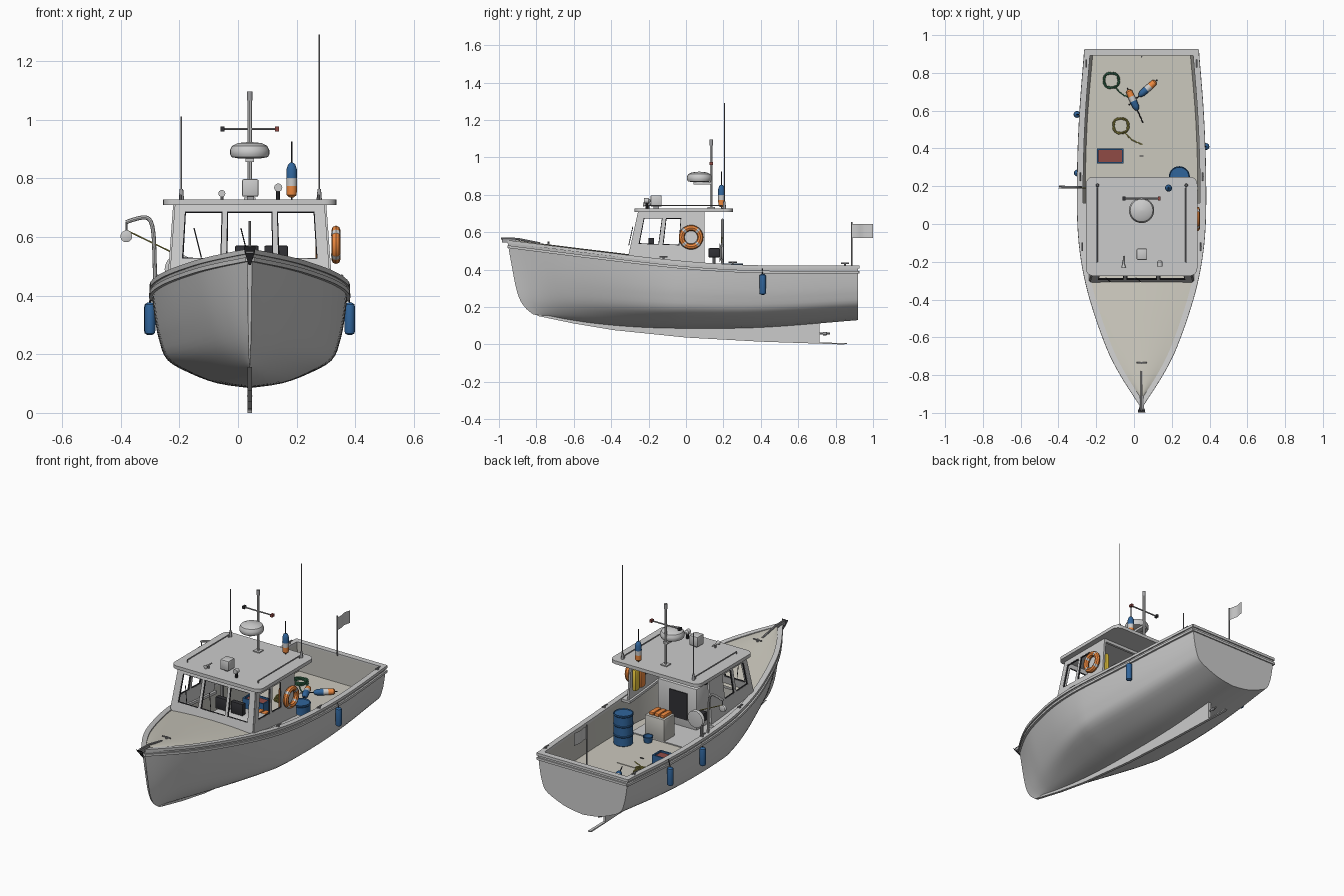
import bpy, bmesh, math
from mathutils import Vector

if "Cube" in bpy.data.objects:
    bpy.data.objects.remove(bpy.data.objects["Cube"])
CX = 0.04  # boat centreline
COL = dict(deck=(.60, .58, .51), dark=(.03, .03, .035), blue=(.03, .13, .33), orange=(.85, .25, .05),
           white=(.85, .85, .83), metal=(.35, .35, .36), red=(.28, .07, .06), green=(.05, .2, .1),
           olive=(.4, .36, .08), yellow=(.85, .6, .05), steel=(.55, .55, .56), wall=(.55, .54, .5))


def finish(name, bm, col=None):
    bmesh.ops.recalc_face_normals(bm, faces=bm.faces)
    me = bpy.data.meshes.new(name)
    bm.to_mesh(me)
    bm.free()
    ob = bpy.data.objects.new(name, me)
    bpy.context.collection.objects.link(ob)
    return paint(ob, col)


def paint(ob, col):
    if col:
        m = bpy.data.materials.get(col) or bpy.data.materials.new(col)
        m.diffuse_color = (*COL[col], 1)
        m.use_nodes = True
        m.node_tree.nodes["Principled BSDF"].inputs["Base Color"].default_value = m.diffuse_color
        ob.data.materials.append(m)
    return ob


def loft(name, rings, col=None, closed=False, ends=(False, False)):
    bm = bmesh.new()
    vs = [[bm.verts.new(p) for p in r] for r in rings]
    n = len(rings[0])
    for a, b in zip(vs, vs[1:]):
        for i in range(n if closed else n - 1):
            j = (i + 1) % n
            bm.faces.new((a[i], a[j], b[j], b[i]))
    if ends[0]: bm.faces.new(vs[0])
    if ends[1]: bm.faces.new(vs[-1])
    return finish(name, bm, col)


def box(name, lo, hi, col=None, bevel=0.0, vertical=False):
    bm = bmesh.new()
    bmesh.ops.create_cube(bm, size=1)
    for v in bm.verts:
        v.co = [(a + b) / 2 + c * (b - a) for a, b, c in zip(lo, hi, v.co)]
    if bevel:
        es = [e for e in bm.edges if not vertical or abs(e.verts[0].co.z - e.verts[1].co.z) > 1e-4]
        bmesh.ops.bevel(bm, geom=es, offset=bevel, segments=6 if vertical else 2, affect='EDGES', profile=.5)
    return finish(name, bm, col)


def tube(name, pts, r, col='metal', cyclic=False, smooth=False):
    cu = bpy.data.curves.new(name, 'CURVE')
    cu.dimensions, cu.bevel_depth, cu.bevel_resolution, cu.use_fill_caps = '3D', r, 2, True
    s = cu.splines.new('NURBS' if smooth else 'POLY')
    s.points.add(len(pts) - 1)
    for p, q in zip(s.points, pts): p.co = (*q, 1)
    s.use_cyclic_u = cyclic
    if smooth: s.use_endpoint_u, s.order_u = True, 3
    ob = bpy.data.objects.new(name, cu)
    bpy.context.collection.objects.link(ob)
    return paint(ob, col)


def lathe(name, prof, loc, axis=(0, 0, 1), col=None, n=28):
    q = Vector(axis).to_track_quat('Z', 'Y')
    rings = [[q @ Vector((max(r, 1e-4) * math.cos(k * math.tau / n), max(r, 1e-4) * math.sin(k * math.tau / n), h))
              + Vector(loc) for k in range(n)] for r, h in prof]
    return loft(name, rings, col, True, (True, True))


def at(t, x):  # smooth interpolation through table points
    x = min(max(x, t[0][0]), t[-1][0])
    i = max(k for k in range(len(t) - 1) if t[k][0] <= x)
    sl = lambda k: (t[min(k + 1, len(t) - 1)][1] - t[max(k - 1, 0)][1]) / (t[min(k + 1, len(t) - 1)][0] - t[max(k - 1, 0)][0])
    (x0, a), (x1, b) = t[i], t[i + 1]
    h = x1 - x0
    s = (x - x0) / h
    return (a * (2*s**3 - 3*s*s + 1) + b * (3*s*s - 2*s**3) + h * (sl(i) * (s**3 - 2*s*s + s) + sl(i + 1) * (s**3 - s*s)))


# hull lines: half beam, sheer, keel, midship and bow section shapes
BEAM = [(-.955, .008), (-.8, .107), (-.66, .178), (-.4, .268), (-.2, .313), (0, .333), (.3, .334), (.6, .322), (.92, .297)]
SHEER = [(-.955, .55), (-.5, .493), (0, .437), (.4, .415), (.92, .414)]
KEEL = [(-.955, .16), (-.6, .115), (-.3, .093), (0, .085), (.4, .09), (.92, .13)]
MID = [(0, 0), (.04, .30), (.15, .61), (.275, .83), (.48, .92), (.7, .965), (1, 1)]
BOW = [(0, 0), (.04, .16), (.15, .38), (.275, .54), (.48, .72), (.7, .86), (1, 1)]
b, zs = (lambda y: at(BEAM, y)), (lambda y: at(SHEER, y))


def hull_pt(y, v):
    w = min(max((-.05 - y) / .75, 0), 1)
    f = min(max((-.2 - y) / .75, 0), 1)
    return (b(y) * (at(MID, v) * (1 - w) + at(BOW, v) * w),
            y + f * (.07 * (1 - v) + .07 * (1 - v) ** 8), at(KEEL, y) + v * (zs(y) - at(KEEL, y)))


span = lambda a, c, n: [a + (c - a) * i / n for i in range(n + 1)]
vs = [(i / 20) ** 1.6 for i in range(21)]
rings = []
for y in span(-.955, .92, 48):
    half = [hull_pt(y, v) for v in vs]
    rings.append([(CX - x, p, z) for x, p, z in half[:0:-1]] + [(CX + x, p, z) for x, p, z in half])
loft('hull', rings, None, False, (True, True))

# keel with shoe, propeller shaft
prof = [(-.81, .156), (-.6, .112), (-.39, .077), (0, .037), (.4, .015), (.84, 0), (.86, .003), (.86, .008), (.715, .01),
        (.715, .125), (0, .12), (-.5, .15)]
loft('keel', [[(CX + s * .008, y, z) for y, z in prof] for s in (-1, 1)], None, True, (True, True))
tube('propeller_shaft', [(CX, .70, .058), (CX, .77, .058)], .005)
lathe('propeller_hub', [(.009, -.012), (.009, .006), (0, .015)], (CX, .745, .058), (0, 1, 0), 'metal', 12)

# cap rail, rub rail and side decks
def strip(name, y0, y1, inn, out, lo, hi, s, col=None):
    loft(name, [[(CX + s * max(o, .001), y, zs(y) + h) for o, h in
                 ((inn(y), lo), (inn(y), hi), (b(y) + out, hi), (b(y) + out, lo))] for y in span(y0, y1, 44)],
         col, True, (True, True))
for s in (-1, 1):
    strip('cap_rail', -.955, .925, lambda y: b(y) - .026, .006, -.008, .008, s)
    strip('rub_rail', -.955, .925, lambda y: b(y) - .012, .007, -.034, -.02, s, 'steel')
    strip('side_deck', -.3, .11, lambda y: .255, -.02, -.012, .003, s)
box('transom_cap', (CX - .30, .893, .406), (CX + .30, .927, .422))
box('transom_rub_rail', (CX - .295, .915, .38), (CX + .295, .927, .394), 'steel')

# foredeck, cockpit liner and sole
loft('foredeck', [[(CX + u * max(b(y) - .02, .002), y, zs(y) + .001 + .012 * (1 - u * u)) for u in span(-1, 1, 8)]
                  for y in span(-.94, -.27, 20)], 'deck')
SOLE = .25
def inner(y):
    v = (SOLE - at(KEEL, y)) / (zs(y) - at(KEEL, y))
    return min(b(y) - .038, hull_pt(y, v)[0] - .012)
ys = span(-.27, .893, 30)
for s in (-1, 1):
    loft('cockpit_side', [[(CX + s * (b(y) - .024), y, zs(y)), (CX + s * inner(y), y, SOLE)] for y in ys], 'wall')
loft('cockpit_sole', [[(CX - inner(y), y, SOLE), (CX + inner(y), y, SOLE)] for y in ys], 'deck')
for y, n in ((-.27, 'forward_bulkhead'), (.892, 'transom_liner')):
    loft(n, [[(CX - b(y) + .024, y, zs(y)), (CX + b(y) - .024, y, zs(y))], [(CX - inner(y), y, SOLE), (CX + inner(y), y, SOLE)]], 'wall')
box('wheelhouse_floor', (CX - .24, -.265, SOLE), (CX + .24, .12, SOLE + .006))

# wheelhouse walls: grid panels with window openings and dark frames
def panel(name, c, us, vv, holes):
    c = [Vector(p) for p in c]
    P = lambda u, v: c[0].lerp(c[1], u).lerp(c[3].lerp(c[2], u), v)
    bm = bmesh.new()
    g = [[bm.verts.new(P(u, v)) for v in vv] for u in us]
    for i in range(len(us) - 1):
        for j in range(len(vv) - 1):
            q = (g[i][j], g[i + 1][j], g[i + 1][j + 1], g[i][j + 1])
            if j == 1 and i in holes:
                pts = [v.co.copy() for v in q]
                tube('window_frame', pts + pts[:1], .005, 'dark')
            else:
                bm.faces.new(q)
    m = finish(name, bm).modifiers.new('thickness', 'SOLIDIFY')
    m.thickness, m.offset = .012, 0
for s in (-1, 1):
    panel('wheelhouse_side', [(CX + s * .275, -.31, .44), (CX + s * .275, .10, .42), (CX + s * .255, .10, .712),
          (CX + s * .255, -.25, .712)], (0, .09, .37, .42, .65, 1), (0, .36, .87, 1), (1, 3))
    tube('roof_handrail', [(CX + s * .235, -.2, .728), (CX + s * .235, -.2, .742), (CX + s * .235, .19, .742), (CX + s * .235, .19, .728)], .004)
    tube('wiper', [(CX + s * .08 - .11, -.284, .63), (CX + s * .08 - .085, -.306, .53)], .002, 'dark')
panel('wheelhouse_front', [(CX - .275, -.31, .44), (CX + .275, -.31, .44), (CX + .255, -.25, .712), (CX - .255, -.25, .712)],
      (0, .07, .32, .35, .65, .68, .93, 1), (0, .31, .9, 1), (1, 3, 5))
box('roof', (CX - .295, -.275, .708), (CX + .295, .25, .728), None, .04, True)
box('roof_header', (CX - .25, .085, .69), (CX + .25, .1, .71))

# helm console, seat box, jackets, bucket, barrel, crate
box('helm_console', (.0, -.25, SOLE), (.26, -.1, .50), None, .006)
box('console_panel', (.06, -.1, .30), (.18, -.095, .46), 'dark')
for x in (.03, .13):
    box('display', (x - .04, -.2, .50), (x + .04, -.17, .57), 'dark', .004)
box('engine_box', (.06, .02, SOLE), (.19, .12, .385), 'wall', .005)
for i in range(3):
    box('life_jacket', (.07 + .035 * i, .03, .385), (.10 + .035 * i, .11, .405), 'orange', .006)
box('oilskin_yellow', (.265, .055, .49), (.29, .10, .62), 'yellow', .01)
box('oilskin_orange', (.265, -.0, .49), (.29, .045, .62), 'orange', .01)
lathe('bucket', [(.022, 0), (.028, .035), (.024, .035), (.02, .01)], (.14, .16, SOLE), col='blue')
bp = [(.05, 0)]
for k in range(3):
    h = .06 * k
    bp += [(.053, h + .003), (.053, h + .052), (.056, h + .056), (.056, h + .06)]
lathe('barrel', bp + [(.052, .184), (.05, .178)], (.24, .25, SOLE), col='blue')
for a in ((-.195, .32, -.055, .328), (-.195, .392, -.055, .40), (-.195, .32, -.187, .40), (-.063, .32, -.055, .40)):
    box('crate_wall', (a[0], a[1], SOLE), (a[2], a[3], .315), 'blue')
box('crate_catch', (-.187, .328, SOLE), (-.063, .392, .305), 'red')
box('deck_hatch', (-.04, .32, SOLE), (.12, .48, .253), 'deck')
box('hatch_handle', (.03, .357, .253), (.05, .363, .257), 'dark')

# rope coils
for x, y, c in ((-.12, .76, 'green'), (-.07, .52, 'olive')):
    tube('rope_coil', [(x + (.04 + .004 * math.sin(k)) * math.cos(k * math.tau / 24), y + (.04 + .004 * math.sin(k)) *
         math.sin(k * math.tau / 24), SOLE + .005 + k * .0003) for k in range(73)], .004, c)
    tube('rope_tail', [(x + .02, y - .035, .256), (x + .05, y - .07, .254), (x + .08, y - .085, .254), (x + .115, y - .1, .254)], .003, c, smooth=True)

# lobster buoys: two on the sole, one on the roof
def buoy(loc, axis):
    lathe('buoy_bottom', [(.008, 0), (.017, .008), (.018, .038)], loc, axis, 'orange', 20)
    lathe('buoy_band', [(.018, .038), (.0185, .065)], loc, axis, 'white', 20)
    lathe('buoy_top', [(.0185, .065), (.018, .095), (.012, .112), (.005, .118)], loc, axis, 'blue', 20)
    d = Vector(axis).normalized()
    tube('buoy_spindle', [Vector(loc) - d * .012, Vector(loc) + d * .19], .003, 'dark')
buoy((.115, .755, .27), (-.8, -.7, 0))
buoy((-.03, .71, .27), (.4, -.9, 0))
buoy((.183, .19, .735), (0, 0, 1))

# mast, radar, aerials, roof gear
tube('mast', [(CX, .135, .725), (CX, .135, 1.08)], .008, 'steel')
box('mast_foot', (CX - .02, .115, .728), (CX + .02, .155, .734))
lathe('mast_light', [(.009, 0), (.009, .03)], (CX, .135, 1.065), col='metal', n=16)
tube('crossbar', [(-.055, .135, .968), (.135, .135, .968)], .004)
for x, c in ((-.053, 'dark'), (.133, 'red')):
    box('side_light', (x - .007, .125, .96), (x + .007, .145, .976), c)
box('radar_bracket', (CX - .015, .04, .855), (CX + .015, .14, .868), 'steel')
lathe('radar_dome', [(.04, 0), (.062, .004), (.067, .014), (.067, .028), (.06, .042), (.04, .052), (0, .056)], (CX, .072, .868))
box('roof_box', (.014, -.19, .737), (.07, -.13, .797), None, .006)
box('roof_box_foot', (.03, -.175, .728), (.054, -.145, .738), 'metal')
for x, top in ((-.193, 1.01), (.277, 1.29)):
    tube('aerial', [(x, .205, .728), (x, .205, top)], .0025, 'metal')
    lathe('aerial_base', [(.009, 0), (.006, .035)], (x, .205, .728), col='metal', n=12)
tube('horn_stand', [(-.055, -.2, .728), (-.055, -.2, .75)], .005)
lathe('horn', [(.012, 0), (.005, .02), (.004, .06)], (-.055, -.23, .748), (0, 1, 0), 'steel', 16)
tube('searchlight_stand', [(.137, -.21, .728), (.137, -.21, .76)], .007, 'dark')
lathe('searchlight', [(.014, 0), (.014, .025), (.006, .034)], (.137, -.225, .768), (0, 1, 0), 'steel', 16)

# life ring with white bands
ring = lambda a, R=.05: (.334, .027 + R * math.cos(a), .573 + R * math.sin(a))
tube('life_ring', [ring(k * math.tau / 40) for k in range(40)], .0155, 'orange', True)
for k in range(4):
    tube('life_ring_band', [ring(k * math.pi / 2 + .785 + d) for d in (-.14, 0, .14)], .0162, 'white')

# fenders
for x, y in ((.381, .41), (-.302, .58), (-.3, .27)):
    lathe('fender', [(.006, 0), (.016, .006), (.018, .014), (.018, .096), (.016, .105), (.006, .112)], (x, y, .265), col='blue', n=20)
    tube('fender_line', [(x, y, .375), (x - .012 * (1 if x > 0 else -1), y, .42)], .0025, 'dark')

# davit with block, line and hauler
tube('davit', [(-.282, .195, .42), (-.284, .195, .52), (-.288, .195, .63), (-.305, .195, .67), (-.35, .195, .662), (-.382, .195, .65)], .007, 'steel', smooth=True)
tube('block_strop', [(-.38, .195, .65), (-.38, .195, .61)], .003)
lathe('davit_block', [(.015, -.008), (.02, -.006), (.014, 0), (.02, .006), (.015, .008)], (-.381, .195, .602), (0, 1, 0), 'steel')
tube('haul_line', [(-.375, .195, .62), (-.22, .19, .545)], .0025, 'olive')
lathe('hauler_disc', [(.035, -.012), (.05, -.01), (.03, 0), (.05, .01), (.035, .012)], (-.2, .19, .49), (0, 1, 0), 'steel')
box('hauler_motor', (-.23, .12, .465), (-.18, .18, .515), 'dark', .006)
tube('hauler_stand', [(-.21, .15, SOLE), (-.21, .15, .48)], .009)

# flag, bow roller, anchor, cleats
tube('flag_pole', [(CX, .885, .415), (CX, .885, .655)], .004)
loft('flag', [[(CX + .004 * math.sin(k), .885 + .0144 * k, z) for z in (.57, .645)] for k in range(9)], 'steel')
box('bow_roller', (CX - .012, -.985, .545), (CX + .012, -.91, .562), 'metal')
loft('anchor_fluke', [[(CX + s * w, y, z) for s in (-1, 1)] for w, y, z in ((.02, -.998, .567), (.018, -.985, .55), (.004, -.955, .505))], 'dark')
tube('anchor_shank', [(CX, -.99, .567), (CX, -.9, .564), (CX, -.78, .54)], .006)
tube('bow_post', [(CX, -.735, .52), (CX, -.735, .55)], .006)
def cleat(x, y, z, dx, dy):
    tube('cleat', [(x - dx, y - dy, z + .014), (x + dx, y + dy, z + .014)], .004)
    tube('cleat_foot', [(x, y, z), (x, y, z + .014)], .005)
cleat(CX, -.735, .532, .028, 0)
for s in (-1, 1):
    for y in (.85, .25, -.12):
        cleat(CX + s * (b(y) - .01), y, zs(y) + .006, 0, .022)

bpy.ops.object.select_all(action='SELECT')
bpy.context.view_layer.objects.active = bpy.data.objects['hull']
bpy.ops.object.convert(target='MESH')
bpy.ops.object.shade_smooth_by_angle(angle=math.radians(35))
